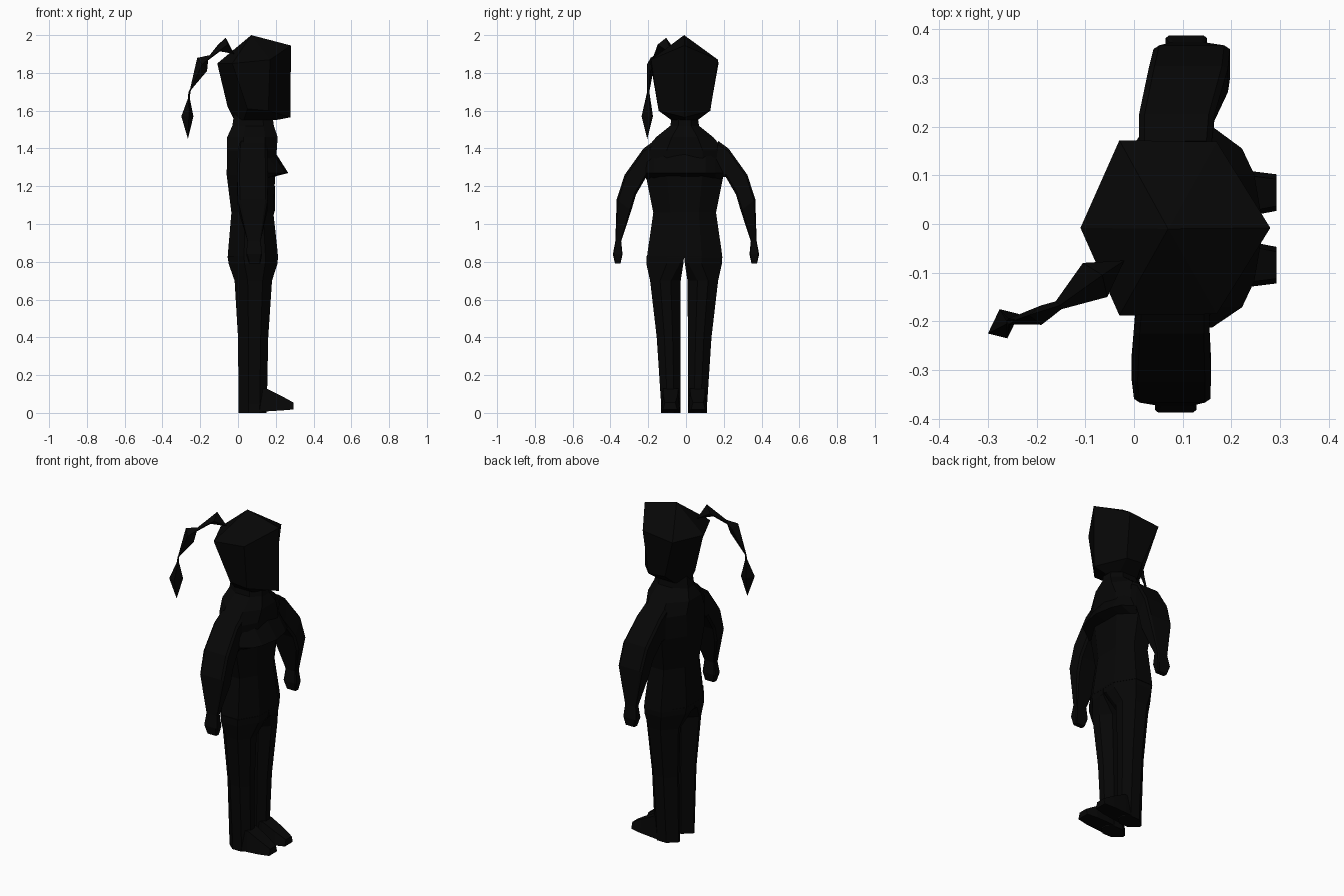
import bpy, bmesh
from mathutils import Vector as V

mat = bpy.data.materials.new("black")
mat.diffuse_color = (0.002, 0.002, 0.002, 1)

# Unit cross-sections spanned by two half-axes
OCT = [(1, .45), (.5, 1), (-.35, 1), (-1, .4), (-1, -.4), (-.35, -1), (.5, -1), (1, -.45)]
LEG = [(1, .35), (.5, 1), (-.3, 1), (-1, .12), (-1, -.12), (-.3, -1), (.5, -1), (1, -.35)]
HIP = [(1, -.1), (.5, 1), (-.35, 1), (-1, -.15), (-1, -.8), (-1, -1), (1, -1), (1, -.8)]
BOX = [(1, .8), (.85, 1), (-.85, 1), (-1, .8), (-1, -.8), (-.85, -1), (.85, -1), (1, -.8)]
QUAD = [(1, 0), (0, 1), (-1, 0), (0, -1)]


def ring(c, a, b, prof=OCT):
    return [V(c) + V(a) * u + V(b) * v for u, v in prof]


def flat_ring(z, x0, x1, y0, y1, prof=OCT):
    return ring(((x0 + x1) / 2, (y0 + y1) / 2, z), ((x1 - x0) / 2, 0, 0),
                (0, (y1 - y0) / 2, 0), prof)


def loft(name, rings):
    """Skin between consecutive rings; one-point rings become tips."""
    bm = bmesh.new()
    rs = [[bm.verts.new(p) for p in r] for r in rings]
    for r, s in zip(rs, rs[1:]):
        n = max(len(r), len(s))
        for i in range(n):
            j = (i + 1) % n
            if len(r) == 1:
                bm.faces.new((r[0], s[j], s[i]))
            elif len(s) == 1:
                bm.faces.new((r[i], r[j], s[0]))
            else:
                bm.faces.new((r[i], r[j], s[j], s[i]))
    for r in (rs[0], rs[-1]):
        if len(r) > 2:
            bm.faces.new(r)
    bmesh.ops.recalc_face_normals(bm, faces=bm.faces)
    me = bpy.data.meshes.new(name)
    bm.to_mesh(me)
    bm.free()
    me.materials.append(mat)
    ob = bpy.data.objects.new(name, me)
    bpy.context.collection.objects.link(ob)
    return ob


# Torso and neck
loft("torso", [flat_ring(z, x0, x1, -h - .008, h - .006) for z, x0, x1, h in [
    (.82, -.055, .212, .199), (.86, -.052, .209, .194), (1.06, -.035, .187, .165),
    (1.26, -.06, .197, .205), (1.39, -.058, .205, .21), (1.46, -.057, .21, .15),
    (1.52, -.03, .19, .075), (1.59, -.02, .18, .065)]])

# Chest wedge
loft("chest", [[V((.14, y - .008, top)), V((tip, y - .008, 1.27)), V((.14, y - .008, 1.237))]
               for y, tip, top in [(-.205, .16, 1.34), (-.163, .222, 1.38), (-.11, .247, 1.45),
                                   (0, .266, 1.47), (.11, .247, 1.45), (.163, .222, 1.38),
                                   (.205, .165, 1.34)]])


# Head: hexagonal plan with a raised front ridge
def hexring(back, side_back, side_front, front):
    pts = [back, side_back, side_front, front]
    pts += [(x, -y, z) for x, y, z in (side_front, side_back)]
    return [V((x, y - .008, z)) for x, y, z in pts]


loft("head", [
    hexring((-.02, 0, 1.55), (.03, .07, 1.55), (.15, .07, 1.55), (.2, 0, 1.55)),
    hexring((-.055, 0, 1.62), (.05, .137, 1.61), (.16, .137, 1.60), (.278, 0, 1.565)),
    hexring((-.11, 0, 1.85), (-.03, .18, 1.85), (.17, .177, 1.87), (.28, 0, 1.945)),
    [V((.07, -.01, 2.0))]])

# Ponytail: three pointed locks joined at pinches
loft("ponytail", [
    [V((-.02, -.075, 1.9))],
    ring((-.08, -.115, 1.95), (.015, .01, .036), (-.025, .035, 0), QUAD),
    ring((-.155, -.167, 1.88), (.003, 0, .013), (-.006, .008, 0), QUAD),
    ring((-.19, -.187, 1.845), (-.026, 0, .035), (0, .02, 0), QUAD),
    ring((-.257, -.2, 1.7), (.005, 0, 0), (0, .006, 0), QUAD),
    ring((-.268, -.205, 1.57), (-.032, -.02, 0), (-.008, .03, 0), QUAD),
    [V((-.265, -.205, 1.45))]])

# Arms and hands: outer (y, z), inner (y, z), x range, backward shift of the right side
ARM = [((.17, 1.44), (.15, 1.25), .01, .16, .005), ((.225, 1.40), (.21, 1.25), .01, .165, .01),
       ((.325, 1.26), (.265, 1.155), .03, .193, .035), ((.367, 1.13), (.29, 1.07), .04, .197, .04),
       ((.374, .91), (.343, .91), .075, .145, .025), ((.387, .84), (.336, .84), .065, .15, .022),
       ((.376, .79), (.347, .79), .08, .14, .022)]
for side, s in (("left", 1), ("right", -1)):
    rings = []
    for o, i, x0, x1, shift in ARM:
        d = shift if s < 0 else 0
        rings.append(ring(((x0 + x1) / 2 - d, s * (o[0] + i[0]) / 2, (o[1] + i[1]) / 2),
                          ((x1 - x0) / 2, 0, 0),
                          (0, s * (o[0] - i[0]) / 2, (o[1] - i[1]) / 2), BOX))
    loft(side + "_arm", rings)

    # Legs
    def side_y(y):
        return s * y - .01
    loft(side + "_leg", [flat_ring(z, x0, x1, side_y(a), side_y(b), prof)
                         for z, x0, x1, a, b, prof in [
        (.83, -.055, .212, .0, .2, HIP), (.79, -.05, .209, .004, .2, HIP),
        (.70, -.018, .18, .018, .18, LEG), (.40, .0, .16, .02, .145, LEG),
        (.05, .003, .153, .02, .122, LEG), (.0, .003, .15, .02, .122, LEG)]])

    # Feet
    loft(side + "_foot", [[V((x, side_y(a), z0)), V((x, side_y(b), z0)),
                           V((x, side_y(b - .01), z1)), V((x, side_y(a + .01), z1))]
                          for x, z0, z1, a, b in [
        (.06, .0, .12, .02, .122), (.15, .008, .13, .02, .122),
        (.23, .013, .09, .025, .12), (.293, .018, .055, .037, .112)]])
